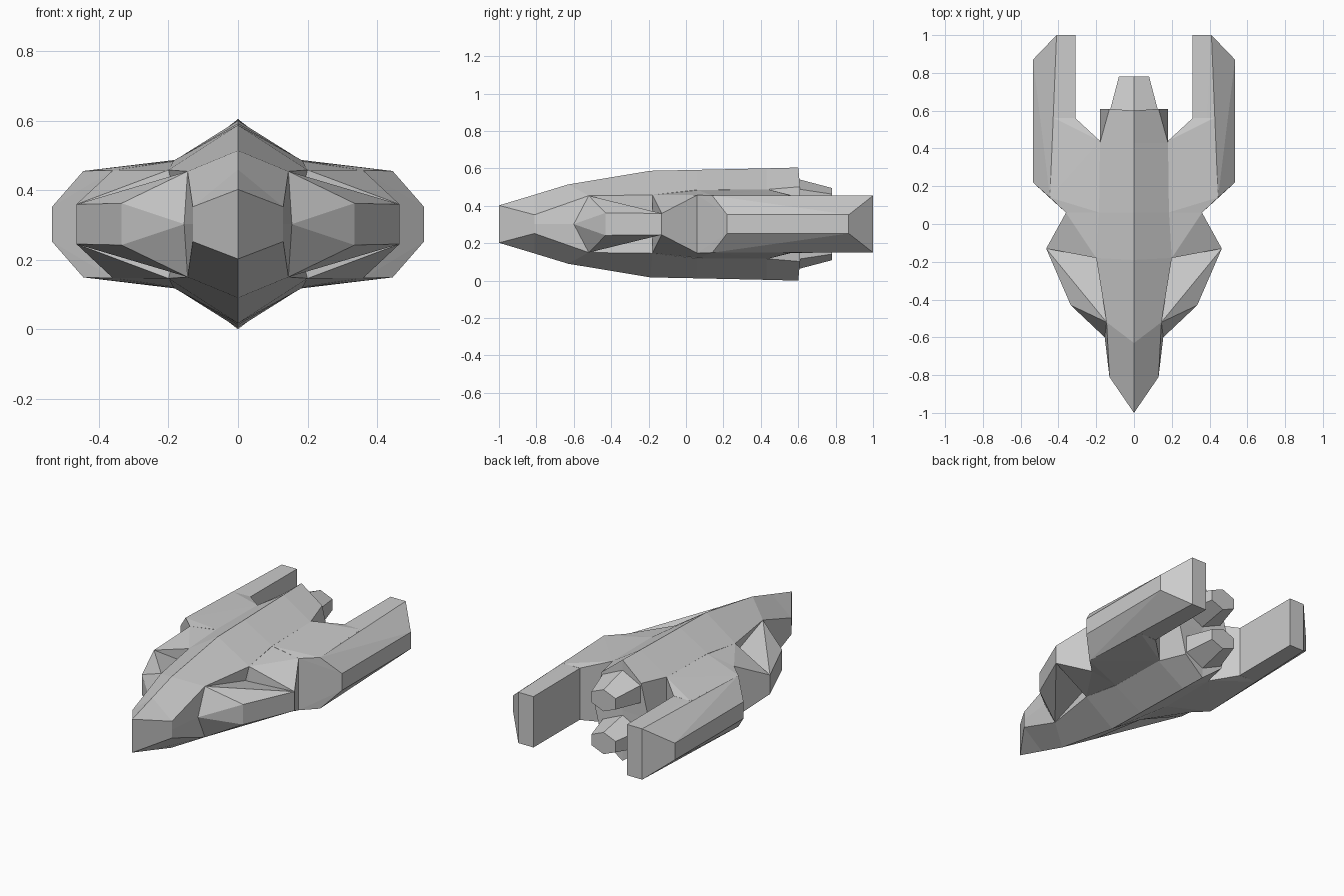
import bpy, bmesh
from mathutils import Vector

if "Cube" in bpy.data.objects:
    bpy.data.objects.remove(bpy.data.objects["Cube"])

MID = 0.3025  # height of the horizontal symmetry plane


def finish(name, bm):
    bmesh.ops.recalc_face_normals(bm, faces=bm.faces)
    me = bpy.data.meshes.new(name)
    bm.to_mesh(me)
    bm.free()
    ob = bpy.data.objects.new(name, me)
    ob.location.z = MID
    bpy.context.collection.objects.link(ob)
    return ob


def strips(name, rows):
    """Skin rows of points for one quarter, reflected left/right and up/down."""
    bm = bmesh.new()
    for sx in (1, -1):
        for sz in (1, -1):
            for a, b in zip(rows, rows[1:]):
                for i in range(len(a) - 1):
                    quad = []
                    for p in (a[i], a[i + 1], b[i + 1], b[i]):
                        if p not in quad:
                            quad.append(p)
                    if len(quad) > 2:
                        bm.faces.new([bm.verts.new((sx * x, y, sz * z)) for x, y, z in quad])
    bmesh.ops.remove_doubles(bm, verts=bm.verts, dist=1e-4)
    return finish(name, bm)


def faceted(name, pts):
    """Convex block from its upper corners, reflected down and mirrored in x."""
    bm = bmesh.new()
    for x, y, z in pts:
        for s in ((1, -1) if z else (1,)):
            bm.verts.new((x, y, s * z))
    bmesh.ops.convex_hull(bm, input=bm.verts)
    bmesh.ops.delete(bm, geom=[v for v in bm.verts if not v.link_faces], context='VERTS')
    bmesh.ops.dissolve_limit(bm, angle_limit=0.01, verts=bm.verts, edges=bm.edges)
    ob = finish(name, bm)
    ob.modifiers.new("mirror", 'MIRROR')
    return ob


# Central hull: ridge, shoulder and waist lines from nose to tail
ridge = [(0, -1, .1), (0, -.81, .157), (0, -.63, .212), (0, -.19, .285),
         (0, .06, .29), (0, .43, .298), (0, .6, .3025), (0, .6, .3025)]
shoulder = [(0, -1, .1), (.13, -.81, .05), (.145, -.52, .152), (.2, -.18, .156),
            (.185, .06, .183), (.18, .43, .185), (.13, .61, .2), (0, .6, .2)]
waist = [(0, -1, 0), (.13, -.81, 0), (.155, -.6, 0), (.16, -.18, 0),
         (.18, .06, 0), (.18, .43, 0), (.18, .61, 0), (0, .6, 0)]
strips("hull", [ridge, shoulder, waist])

# Forward side wings
faceted("front_wing", [(.155, -.6, 0), (.145, -.52, .152), (.23, -.5, .06),
                       (.335, -.43, .06), (.465, -.13, .057), (.15, -.16, .06)])

# Step up from the forward wing to the rear deck
faceted("wing_step", [(.15, -.18, .06), (.2, -.18, .156), (.465, -.13, .057),
                      (.36, .06, .155), (.17, .06, .183)])

# Rear deck joining hull and nacelle
faceted("rear_deck", [(.18, .06, .183), (.36, .06, .155), (.445, .14, .153),
                      (.42, .56, .153), (.31, .56, .155), (.18, .44, .185)])

# Long chamfered side nacelles
faceted("nacelle", [(.31, .2, .155), (.36, .06, .155), (.445, .14, .153), (.535, .22, .05),
                    (.535, .87, .05), (.41, 1, .152), (.31, 1, .152)])

# Two tapered exhausts, one above the other
hexagon = [(0, 1), (1, .5), (1, -.5), (0, -1), (-1, -.5), (-1, .5)]
for name, s in (("upper_exhaust", 1), ("lower_exhaust", -1)):
    bm = bmesh.new()
    for y, w, h, c in ((.59, .13, .108, .135), (.78, .08, .065, .128)):
        for x, z in hexagon:
            bm.verts.new(Vector((x * w, y, s * c + z * h)))
    bmesh.ops.convex_hull(bm, input=bm.verts)
    bmesh.ops.dissolve_limit(bm, angle_limit=0.01, verts=bm.verts, edges=bm.edges)
    finish(name, bm)
